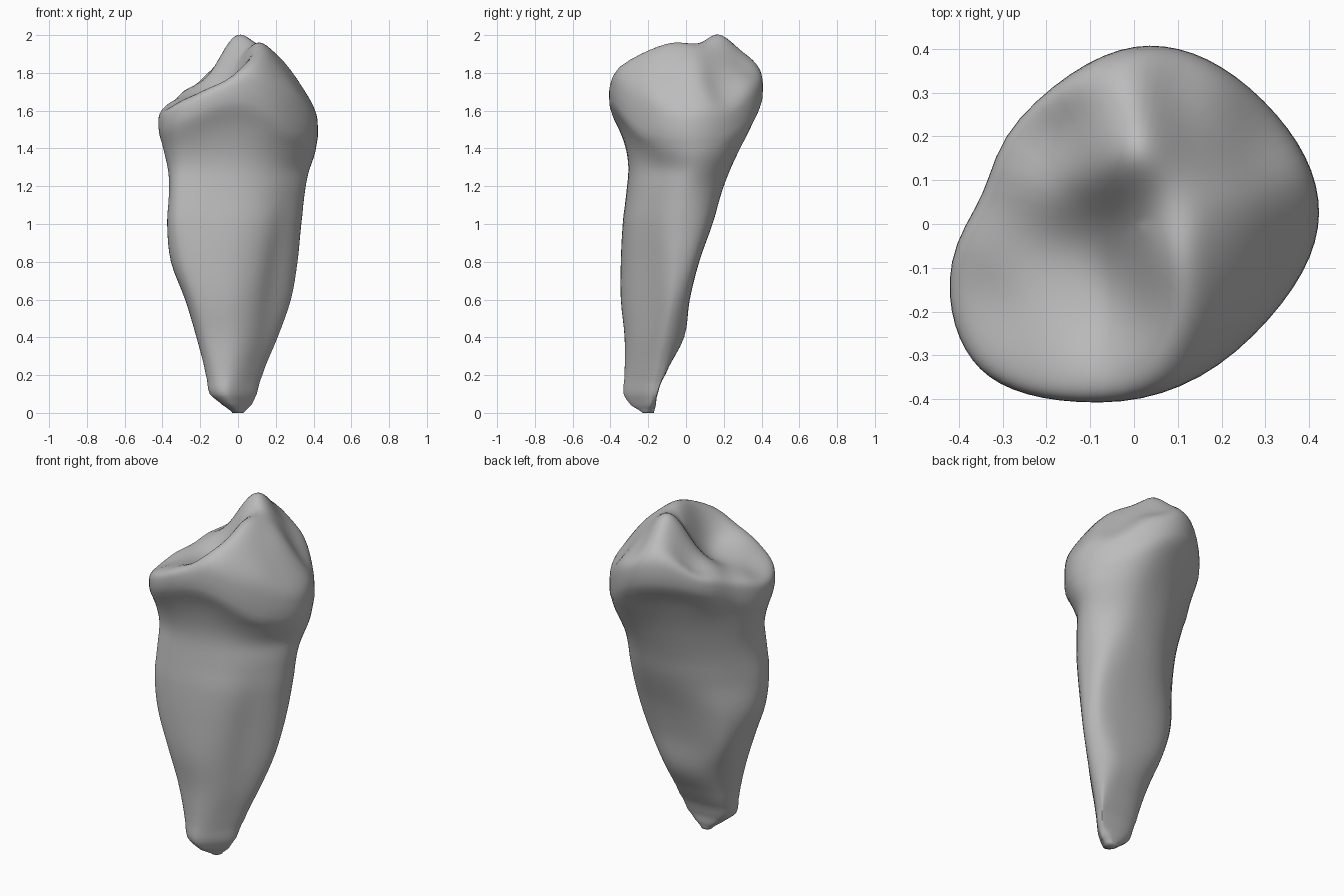
import bpy, bmesh, math
from mathutils import Vector

cube = bpy.data.objects.get("Cube")
if cube:
    bpy.data.objects.remove(cube)

enamel = bpy.data.materials.new("grey enamel")
enamel.use_nodes = True
colour = (0.5, 0.5, 0.5, 1)
enamel.diffuse_color = colour
enamel.node_tree.nodes["Principled BSDF"].inputs["Base Color"].default_value = colour

# Cross-section limits: z, then extents to +x, +x+y, +y, -x+y, -x, -x-y, -y, +x-y
LEVELS = [
    (0.00, .03, -.11, -.17, -.11, .03, .17, .23, .17),
    (0.04, .07, -.08, -.16, -.08, .08, .24, .29, .19),
    (0.10, .10, -.04, -.15, -.04, .15, .30, .33, .21),
    (0.20, .13, .005, -.11, -.005, .17, .31, .325, .22),
    (0.40, .21, .095, -.01, .06, .22, .34, .325, .25),
    (0.60, .28, .17, .02, .14, .28, .39, .345, .275),
    (0.80, .315, .23, .07, .18, .355, .435, .345, .295),
    (1.00, .335, .275, .14, .185, .375, .45, .335, .31),
    (1.20, .36, .305, .20, .21, .365, .435, .315, .31),
    (1.30, .38, .345, .25, .24, .375, .42, .305, .30),
    (1.40, .41, .385, .33, .29, .405, .445, .345, .335),
    (1.50, .425, .41, .41, .36, .43, .485, .41, .375),
]

# Biting surface landmarks: peaks, ridges, pits and rim
LANDMARKS = [
    (-.01, .12, 1.99), (-.04, .2, 1.97), (-.08, .3, 1.91), (-.08, .38, 1.88),
    (.06, 0, 1.95), (.1, -.13, 1.95), (.11, -.25, 1.92), (.08, -.35, 1.88),
    (.12, .14, 1.93), (.2, .04, 1.90), (.2, -.1, 1.89), (.3, 0, 1.80),
    (.37, .02, 1.72), (.42, 0, 1.64), (.1, .3, 1.84), (.2, .22, 1.80),
    (.3, .2, 1.70), (.22, -.2, 1.85), (.3, -.2, 1.78), (.37, -.12, 1.70),
    (-.1, -.36, 1.76), (-.1, -.23, 1.71), (-.24, -.3, 1.69), (-.38, -.2, 1.63),
    (-.05, -.1, 1.73), (-.1, 0, 1.75), (-.18, -.12, 1.68), (-.3, 0, 1.68),
    (-.14, .23, 1.79), (-.17, .32, 1.85), (-.26, .2, 1.74), (-.16, .1, 1.79),
    (0, -.2, 1.77), (.2, -.31, 1.81), (0, .04, 1.88),
]
STEPS = 8


def spline(a, b, c, d, t):
    return b + .5 * t * (c - a + t * (2*a - 5*b + 4*c - d + t * (3*(b - c) + d - a)))


def level_rows(per_gap):
    """Smoothly interpolate the section limits up the tooth."""
    last = len(LEVELS) - 1
    for i in range(last):
        keys = [LEVELS[min(max(i + k, 0), last)] for k in (-1, 0, 1, 2)]
        for j in range(per_gap):
            t = j / per_gap
            row = [spline(*v, t) for v in zip(*keys)]
            row[0] = LEVELS[i][0] + t * (LEVELS[i + 1][0] - LEVELS[i][0])
            yield row
    yield list(LEVELS[-1])


def section(limits, back_bias):
    """Rounded outline touching eight tangent lines; the back touch point can shift."""
    corners = []
    for k in range(8):
        a, b = k * math.pi / 4, (k + 1) * math.pi / 4
        p, q = limits[k], limits[(k + 1) % 8]
        det = math.sin(b - a)
        corners.append(Vector(((p * math.sin(b) - q * math.sin(a)) / det,
                               (q * math.cos(a) - p * math.cos(b)) / det)))
    touch = [corners[k - 1].lerp(corners[k], back_bias if k == 2 else .5)
             for k in range(8)]
    ring = []
    for k in range(8):
        a, b, c = touch[k], corners[k], touch[(k + 1) % 8]
        for j in range(STEPS):
            t = j / STEPS
            ring.append(a * (1 - t)**2 + b * 2 * t * (1 - t) + c * t * t)
    return ring


weights = [p[2] for p in LANDMARKS]


def biting_height(x, y):
    total = value = 0
    for (px, py, _), w in zip(LANDMARKS, weights):
        g = math.exp(-((x - px)**2 + (y - py)**2) / .012)
        total += g
        value += g * w
    return value / total


# Sharpen the landmark field so that it passes close to every landmark
for _ in range(10):
    errors = [p[2] - biting_height(p[0], p[1]) for p in LANDMARKS]
    weights = [w + .7 * e for w, e in zip(weights, errors)]

rings = []
# Root and crown flank, with a wavy widest line, a side groove and a crown dent
for z, *limits in level_rows(4):
    ring = []
    t = min(max((z - 1.2) / .3, 0), 1)
    lift = t * t * (3 - 2 * t)
    for p in section(limits, .3 + .2 * lift):
        a = math.atan2(p.y, p.x) % math.tau
        wave = (.15 * math.sin(a)**4 + .1 * max(0, math.cos(a - 2.4))**4
                - .05 * max(0, math.cos(a))**2)
        groove = .018 * math.exp(-((p.y + .21) / .06)**2 - ((z - .75) / .35)**2)
        dent = 1 - .11 * lift * math.exp(-((a - 2.96) / .32)**2)
        ring.append(Vector(((p.x - (groove if p.x > 0 else 0)) * dent,
                            p.y * dent, z + wave * lift)))
    rings.append(ring)

# Crown top
rim = rings[-1]
for k in range(1, 32):
    s = math.cos(k / 32 * math.pi / 2)
    dome = (1 - s**5)**.2
    ring = []
    for p in rim:
        x, y = p.x * s, p.y * s
        ring.append(Vector((x, y, p.z + (biting_height(x, y) - p.z) * dome)))
    rings.append(ring)

bm = bmesh.new()
loops = [[bm.verts.new(p) for p in ring] for ring in rings]
count = len(rim)
for low, high in zip(loops, loops[1:]):
    for i in range(count):
        j = (i + 1) % count
        bm.faces.new((low[i], low[j], high[j], high[i]))
bm.faces.new(loops[0][::-1])
tip = bm.verts.new((0, 0, biting_height(0, 0)))
for i in range(count):
    bm.faces.new((loops[-1][i], loops[-1][(i + 1) % count], tip))

# Soften the crown, then the neck
for low, high, passes in ((1.1, 3, 3), (1.05, 1.45, 8)):
    band = [v for v in bm.verts if low < v.co.z < high]
    for _ in range(passes):
        bmesh.ops.smooth_vert(bm, verts=band, factor=.4,
                              use_axis_x=True, use_axis_y=True, use_axis_z=True)
bmesh.ops.recalc_face_normals(bm, faces=bm.faces)

mesh = bpy.data.meshes.new("tooth")
bm.to_mesh(mesh)
bm.free()
mesh.materials.append(enamel)
mesh.shade_smooth()
tooth = bpy.data.objects.new("tooth", mesh)
bpy.context.collection.objects.link(tooth)
